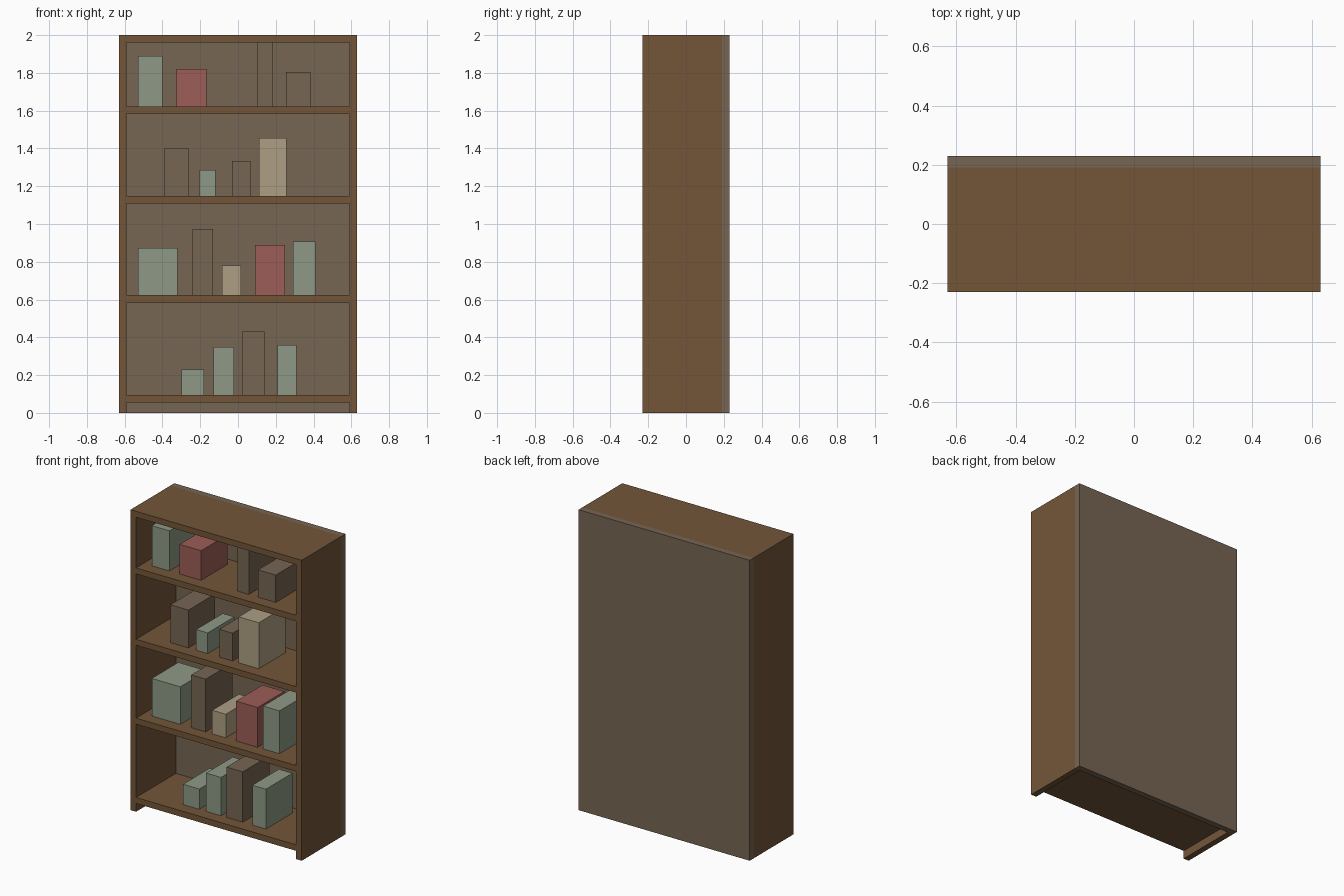
import bpy

# Remove the default cube
if "Cube" in bpy.data.objects:
    bpy.data.objects.remove(bpy.data.objects["Cube"], do_unlink=True)


def linear(c):
    c /= 255
    return c / 12.92 if c <= 0.04045 else ((c + 0.055) / 1.055) ** 2.4


def material(name, *rgb):
    mat = bpy.data.materials.new(name)
    mat.use_nodes = True
    color = (*[linear(c) for c in rgb], 1)
    mat.diffuse_color = color
    bsdf = mat.node_tree.nodes["Principled BSDF"]
    bsdf.inputs["Base Color"].default_value = color
    bsdf.inputs["Roughness"].default_value = 0.8
    return mat


wood = material("brown wood", 115, 86, 57)
taupe = material("taupe", 118, 102, 83)
green = material("sage green", 142, 153, 134)
red = material("dusty red", 156, 93, 87)
cream = material("cream", 173, 159, 131)


def box(name, x, y, z, mat):
    """Box from (low, high) ranges along each axis."""
    bpy.ops.mesh.primitive_cube_add(
        size=1, location=[sum(r) / 2 for r in (x, y, z)])
    obj = bpy.context.object
    obj.name = name
    obj.scale = [r[1] - r[0] for r in (x, y, z)]
    bpy.ops.object.transform_apply(location=False, rotation=False, scale=True)
    obj.data.materials.append(mat)
    return obj


# Cabinet dimensions
W, D, H = 0.63, 0.23, 2.0
BOARD = 0.04
BACK = 0.19
INNER = W - BOARD
depth = (-D, BACK)

# Frame: sides, top and back
box("left_side", (INNER, W), depth, (0, H), wood)
box("right_side", (-W, -INNER), depth, (0, H), wood)
box("top_board", (-INNER, INNER), depth, (H - BOARD, H), wood)
box("back_panel", (-W, W), (BACK, D), (0, H), taupe)

# Shelves: top surface height, then books as (left x, right x, top z, colour)
shelves = [
    (0.095, [(-0.30, -0.18, 0.23, green), (-0.13, -0.02, 0.35, green),
             (0.02, 0.14, 0.43, taupe), (0.21, 0.31, 0.36, green)]),
    (0.623, [(-0.53, -0.32, 0.873, green), (-0.24, -0.133, 0.974, taupe),
             (-0.085, 0.015, 0.78, cream), (0.09, 0.25, 0.888, red),
             (0.29, 0.41, 0.908, green)]),
    (1.148, [(-0.393, -0.26, 1.40, taupe), (-0.203, -0.118, 1.286, green),
             (-0.033, 0.065, 1.333, taupe), (0.11, 0.258, 1.454, cream)]),
    (1.623, [(-0.53, -0.40, 1.89, green), (-0.325, -0.167, 1.82, red),
             (0.10, 0.185, 1.96, taupe), (0.253, 0.383, 1.805, taupe)]),
]
for i, (z, books) in enumerate(shelves, 1):
    box(f"shelf_{i}", (-INNER, INNER), depth, (z - BOARD, z), wood)
    for j, (x0, x1, top, mat) in enumerate(books, 1):
        box(f"book_{i}_{j}", (x0, x1), (-0.15, 0.13), (z, top), mat)
